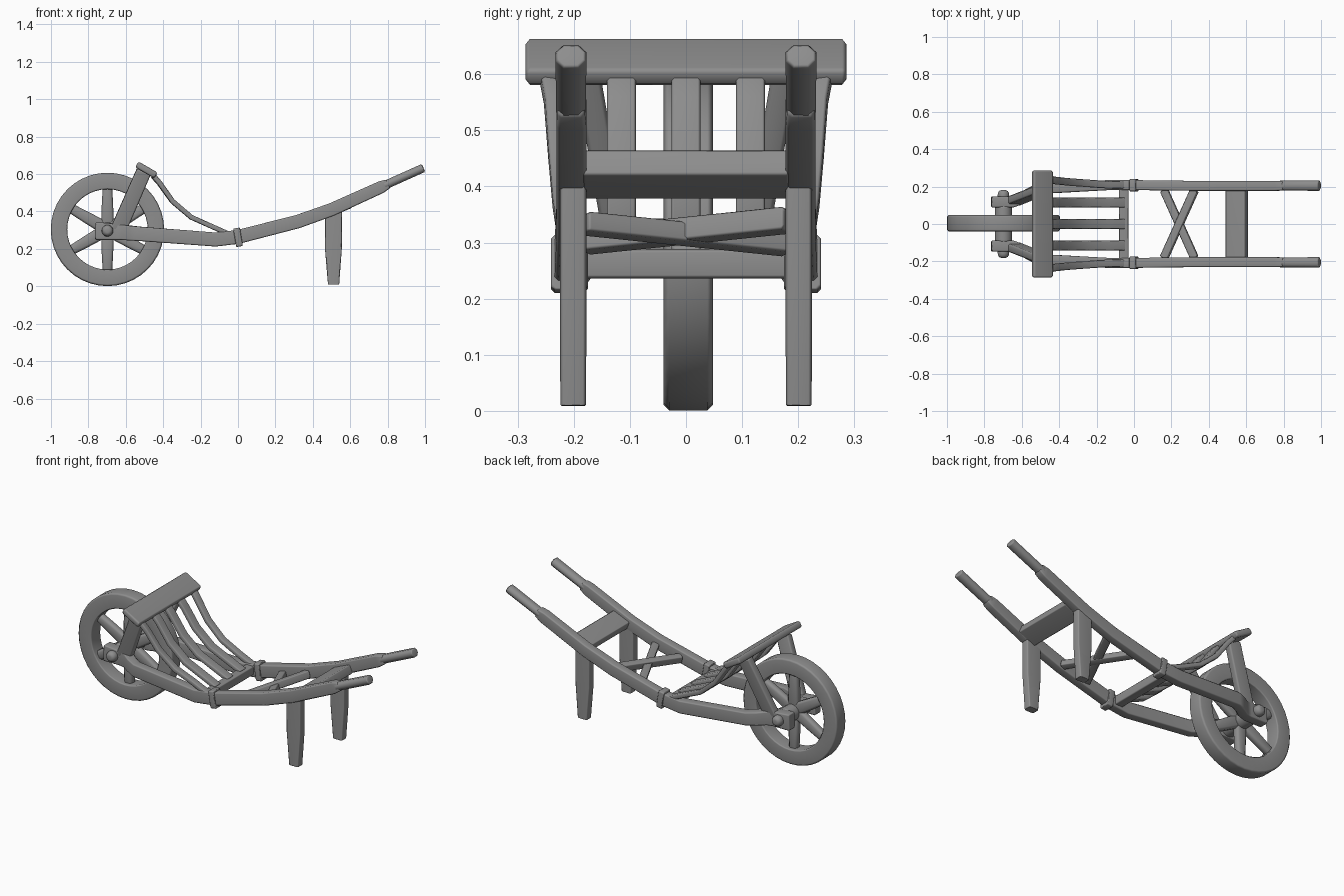
import bpy, bmesh
from math import sin, cos, pi, radians
from mathutils import Vector

if "Cube" in bpy.data.objects:
    bpy.data.objects.remove(bpy.data.objects["Cube"])

grey = bpy.data.materials.new("dark_grey")
grey.diffuse_color = (0.27, 0.27, 0.27, 1)
grey.use_nodes = True
grey.node_tree.nodes["Principled BSDF"].inputs["Base Color"].default_value = grey.diffuse_color


def finish(name, bm, mirror=False):
    bmesh.ops.recalc_face_normals(bm, faces=bm.faces)
    me = bpy.data.meshes.new(name)
    bm.to_mesh(me)
    bm.free()
    me.materials.append(grey)
    me.shade_smooth()
    me.set_sharp_from_angle(angle=radians(56))
    ob = bpy.data.objects.new(name, me)
    bpy.context.collection.objects.link(ob)
    if mirror:
        m = ob.modifiers.new("mirror", 'MIRROR')
        m.use_axis = (False, True, False)
        m.use_mirror_merge = False
    w = ob.modifiers.new("weighted_normals", 'WEIGHTED_NORMAL')
    w.keep_sharp = True
    return ob


def add_beam(bm, path, c=0.006, ref=(0, 0, 1), k=None):
    """Chamfered bar swept along (x, y, z, width, height) stations; k = end chamfer."""
    pts = [(Vector(p[:3]), p[3], p[4]) for p in path]
    dirs = [(b[0] - a[0]).normalized() for a, b in zip(pts, pts[1:])]
    tans = [dirs[0]] + [(a + b).normalized() for a, b in zip(dirs, dirs[1:])] + [dirs[-1]]
    st = [(p, w, h, t) for (p, w, h), t in zip(pts, tans)]
    (p0, w0, h0, t0), (p1, w1, h1, t1) = st[0], st[-1]
    k = c if k is None else k
    st = ([(p0, w0 - 2 * k, h0 - 2 * k, t0), (p0 + t0 * k, w0, h0, t0)] + st[1:-1]
          + [(p1 - t1 * k, w1, h1, t1), (p1, w1 - 2 * k, h1 - 2 * k, t1)])
    rings = []
    for p, w, h, t in st:
        v = (Vector(ref) - t * t.dot(Vector(ref))).normalized()
        u = t.cross(v)
        a, b = w / 2, h / 2
        e = min(c, a * 0.6, b * 0.6)
        sec = [(a, e - b), (a, b - e), (a - e, b), (e - a, b),
               (-a, b - e), (-a, e - b), (e - a, -b), (a - e, -b)]
        rings.append([bm.verts.new(p + u * x + v * y) for x, y in sec])
    for r, s in zip(rings, rings[1:]):
        for i in range(8):
            j = (i + 1) % 8
            bm.faces.new((r[i], r[j], s[j], s[i]))
    bm.faces.new(rings[0])
    bm.faces.new(rings[-1])


def beam(name, path, c=0.006, ref=(0, 0, 1), k=None, mirror=False):
    bm = bmesh.new()
    add_beam(bm, path, c, ref, k)
    return finish(name, bm, mirror)


def lathe(name, prof, centre, n=32, closed=False):
    """Spin (radius, y) points round an axis parallel to y."""
    bm = bmesh.new()
    cx, cz = centre
    rings = [[bm.verts.new((cx + r * cos(2 * pi * i / n), y, cz + r * sin(2 * pi * i / n)))
              for i in range(n)] for r, y in prof]
    pairs = list(zip(rings, rings[1:])) + ([(rings[-1], rings[0])] if closed else [])
    for r, s in pairs:
        for i in range(n):
            j = (i + 1) % n
            bm.faces.new((r[i], r[j], s[j], s[i]))
    if not closed:
        bm.faces.new(rings[0])
        bm.faces.new(rings[-1])
    return finish(name, bm)


# wheel: rim, hub, six spokes
WX, WZ, R, Y0, Y1 = -0.698, 0.304, 0.303, -0.04, 0.048
lathe("wheel_rim", [(R - 0.01, Y0), (R, Y0 + 0.01), (R, Y1 - 0.01), (R - 0.01, Y1),
                    (0.222, Y1), (0.215, Y1 - 0.007), (0.215, Y0 + 0.007), (0.222, Y0)],
      (WX, WZ), 40, closed=True)
lathe("wheel_hub", [(0.04, -0.095), (0.046, -0.085), (0.046, 0.085), (0.04, 0.095)], (WX, 0.297), 20)
bm = bmesh.new()
for i in range(6):
    a = pi / 2 + i * pi / 3
    d = (cos(a), sin(a))
    add_beam(bm, [(WX + d[0] * r, 0.004, WZ + d[1] * r, 0.045, w)
                  for r, w in ((0.02, 0.068), (0.13, 0.061), (0.225, 0.052))],
             0.012, (-d[1], 0, d[0]))
finish("wheel_spokes", bm)

# axle with rounded ends
knob = [(0.01, 0.182), (0.022, 0.177), (0.029, 0.167), (0.031, 0.153)]
lathe("axle", [(r, -y) for r, y in knob] + knob[::-1], (WX, 0.297), 20)

# side rails and rounded handles
beam("side_rail", [(-0.764, 0.118, 0.296, 0.06, 0.094), (-0.65, 0.118, 0.291, 0.06, 0.086),
                   (-0.61, 0.131, 0.288, 0.057, 0.08), (-0.57, 0.16, 0.284, 0.054, 0.078),
                   (-0.52, 0.186, 0.28, 0.053, 0.076), (-0.12, 0.209, 0.25, 0.054, 0.075),
                   (0.0, 0.208, 0.264, 0.053, 0.074), (0.32, 0.204, 0.346, 0.053, 0.072),
                   (0.5, 0.204, 0.41, 0.053, 0.07), (0.765, 0.204, 0.53, 0.053, 0.066),
                   (0.805, 0.205, 0.549, 0.05, 0.052)], 0.007, mirror=True)
beam("handle", [(0.78, 0.205, 0.538, 0.053, 0.046), (0.992, 0.205, 0.633, 0.055, 0.046)],
     0.014, k=0.006, mirror=True)

# bands around the rails
beam("rail_band", [(-0.018, 0.208, 0.259, 0.066, 0.1), (0.018, 0.208, 0.265, 0.066, 0.1)],
     0.007, k=0.004, mirror=True)

# rear legs
beam("leg", [(0.51, 0.201, 0.41, 0.047, 0.092), (0.51, 0.201, 0.2, 0.047, 0.09),
             (0.511, 0.201, 0.009, 0.046, 0.06)], 0.006, (1, 0, 0), k=0.002, mirror=True)

# front board on splayed posts
beam("front_board", [(-0.49, -0.286, 0.622, 0.036, 0.118), (-0.49, 0.286, 0.622, 0.036, 0.118)],
     0.008, (0.866, 0, -0.5))
beam("board_post", [(-0.645, 0.122, 0.29, 0.045, 0.084), (-0.503, 0.178, 0.615, 0.045, 0.08)],
     0.008, (1, 0, 0), mirror=True)

# curved slats
curve = [(-0.455, 0.592), (-0.42, 0.552), (-0.35, 0.454), (-0.25, 0.369), (-0.14, 0.32), (-0.05, 0.28)]


def slat(name, y0, y1, mirror):
    n = len(curve) - 1
    beam(name, [(x, y0 + (y1 - y0) * min(1, i / (n - 1)), z, 0.052 if y0 < 0.2 else 0.04, 0.026)
                for i, (x, z) in enumerate(curve)], 0.005, mirror=mirror)


slat("middle_slat", 0, 0, False)
slat("inner_slat", 0.115, 0.115, True)
slat("outer_slat", 0.24, 0.21, True)

# cross members between the rails
beam("slat_crossbar", [(-0.055, -0.19, 0.262, 0.052, 0.052), (-0.055, 0.19, 0.262, 0.052, 0.052)])
beam("rear_plank", [(0.549, -0.185, 0.421, 0.05, 0.114), (0.549, 0.185, 0.421, 0.05, 0.114)],
     0.006, (0.92, 0, 0.39))

# crossed braces, one resting on the other
for s, name, z, h in ((1, "upper_brace", 0.302, 0.042), (-1, "lower_brace", 0.296, 0.036)):
    beam(name, [(0.16, -0.182 * s, z, 0.042, h), (0.324, 0.182 * s, z + 0.038, 0.042, h)],
         0.005, (-0.25, 0, 0.97))
